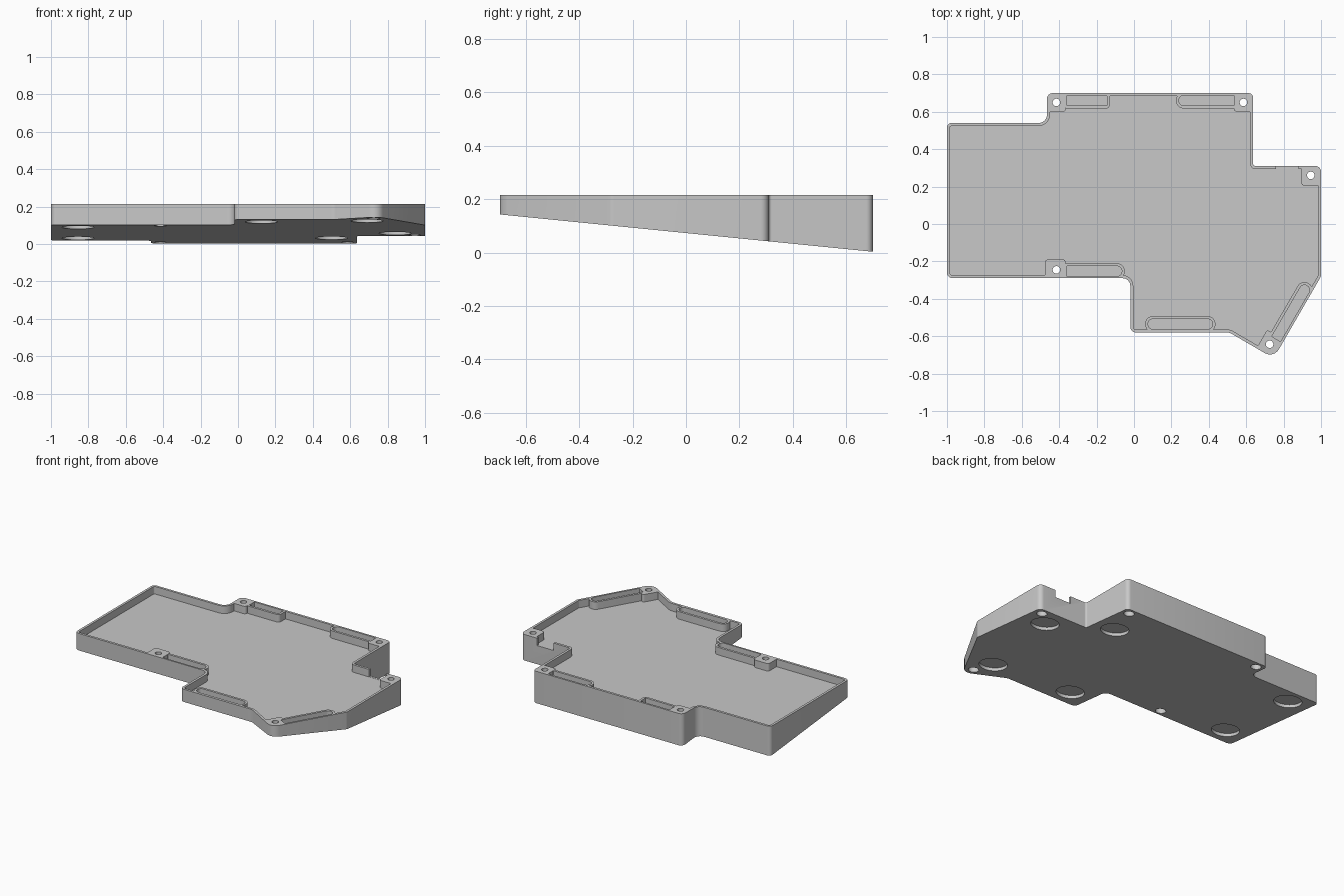
import bpy, bmesh, math
from mathutils import Vector

if "Cube" in bpy.data.objects:
    bpy.data.objects.remove(bpy.data.objects["Cube"])

TOP, FLOOR, WALL = 0.215, 0.165, 0.016
SLOPE = -0.1


def underside(y):
    return 0.073 + SLOPE * y


def fillet(corners, steps=6):
    """Round each (x, y, radius) corner of a polygon."""
    out = []
    for i, (x, y, r) in enumerate(corners):
        p = Vector((x, y))
        a = (Vector(corners[i - 1][:2]) - p).normalized()
        b = (Vector(corners[(i + 1) % len(corners)][:2]) - p).normalized()
        half = a.angle(b) / 2
        centre = p + (a + b).normalized() * r / math.sin(half)
        start = p + a * r / math.tan(half) - centre
        end = p + b * r / math.tan(half) - centre
        turn = math.atan2(start.x * end.y - start.y * end.x, start.dot(end))
        for k in range(steps + 1):
            t = turn * k / steps
            c, s = math.cos(t), math.sin(t)
            out.append(centre + Vector((start.x * c - start.y * s, start.x * s + start.y * c)))
    return out


def inset(corners, d):
    """Offset a clockwise polygon inwards, keeping its fillets concentric."""
    out = []
    for i, (x, y, r) in enumerate(corners):
        p = Vector((x, y))
        u = (p - Vector(corners[i - 1][:2])).normalized()
        v = (Vector(corners[(i + 1) % len(corners)][:2]) - p).normalized()
        n, m = Vector((u.y, -u.x)), Vector((v.y, -v.x))
        q = p + (n + m) * d / (1 + n.dot(m))
        convex = u.x * v.y - u.y * v.x < 0
        out.append((q.x, q.y, max(0.008, r - d if convex else r + d)))
    return out


def prism(name, points, low, high):
    """Extrude a flat outline; low may be a height or a function of y."""
    bm = bmesh.new()
    bottom = [bm.verts.new((p.x, p.y, low(p.y) if callable(low) else low)) for p in points]
    top = [bm.verts.new((p.x, p.y, high)) for p in points]
    bm.faces.new(bottom)
    bm.faces.new(top)
    for i in range(len(points)):
        bm.faces.new((bottom[i - 1], bottom[i], top[i], top[i - 1]))
    bmesh.ops.recalc_face_normals(bm, faces=bm.faces)
    mesh = bpy.data.meshes.new(name)
    bm.to_mesh(mesh)
    bm.free()
    obj = bpy.data.objects.new(name, mesh)
    bpy.context.collection.objects.link(obj)
    return obj


def bar(start, end, width, r0, r1, grow=0.0):
    """Outline of a straight bar with its own corner radius at each end."""
    a, b = Vector(start), Vector(end)
    d = (b - a).normalized()
    a, b = a - d * grow, b + d * grow
    n = Vector((-d.y, d.x)) * (width / 2 + grow)
    return fillet([(*(a + n), r0 + grow), (*(b + n), r1 + grow),
                   (*(b - n), r1 + grow), (*(a - n), r0 + grow)])


def cylinder(name, x, y, z, radius, depth, tilt=0.0):
    bm = bmesh.new()
    bmesh.ops.create_cone(bm, cap_ends=True, segments=40, radius1=radius,
                          radius2=radius, depth=depth)
    mesh = bpy.data.meshes.new(name)
    bm.to_mesh(mesh)
    bm.free()
    obj = bpy.data.objects.new(name, mesh)
    obj.location = (x, y, z)
    obj.rotation_euler.x = tilt
    bpy.context.collection.objects.link(obj)
    return obj


def subtract(target, cutter):
    cutter.hide_render = True
    mod = target.modifiers.new("cut", 'BOOLEAN')
    mod.operation, mod.solver, mod.object = 'DIFFERENCE', 'EXACT', cutter
    bpy.context.view_layer.objects.active = target
    bpy.ops.object.modifier_apply(modifier=mod.name)
    bpy.data.objects.remove(cutter)


# Case outline, clockwise from the back right corner
outline = [
    (-1, 0.54, 0.025), (-0.465, 0.54, 0.045), (-0.465, 0.70, 0.03),
    (0.637, 0.70, 0.025), (0.637, 0.31, 0.012), (1, 0.31, 0.03),
    (1, -0.28, 0.03), (0.747, -0.718, 0.055), (0.51, -0.58, 0.05),
    (-0.02, -0.58, 0.03), (-0.02, -0.29, 0.04), (-1, -0.29, 0.03),
]
case = prism("tray_case", fillet(outline), underside, TOP)
cavity = prism("cavity_cutter", fillet(inset(outline, WALL)), FLOOR, TOP + 0.1)

# Screw bosses: hole centre and block centre
screws = [(-0.415, 0.65), (0.585, 0.65), (0.945, 0.26), (-0.415, -0.245)]
tip_screw = (0.725, -0.643)
for x, y in screws:
    ox = 0.005 if x > 0 else -0.005
    oy = 0.005 if y > 0.5 else 0
    block = bar((x + ox - 0.055, y + oy), (x + ox + 0.055, y + oy), 0.11, 0.015, 0.015)
    subtract(cavity, prism("boss", block, 0, 1))
subtract(cavity, prism("boss", bar((0.695, -0.695), (0.755, -0.591), 0.10, 0.01, 0.01), 0, 1))

# Slotted ledges: start, end, corner radius at each end
SLOT, ROUND, SQUARE = 0.054, 0.026, 0.004
slots = [
    ((-0.36, 0.66), (-0.145, 0.66), SQUARE, SQUARE),
    ((0.24, 0.66), (0.535, 0.66), ROUND, SQUARE),
    ((-0.36, -0.252), (-0.065, -0.252), SQUARE, ROUND),
    ((0.075, -0.535), (0.42, -0.535), ROUND, ROUND),
    ((0.76, -0.615), (0.925, -0.33), SQUARE, ROUND),
]
for a, b, r0, r1 in slots:
    subtract(cavity, prism("ledge", bar(a, b, SLOT, r0, r1, 0.0155), 0, 1))
subtract(case, cavity)
for a, b, r0, r1 in slots:
    subtract(case, prism("slot_cutter", bar(a, b, SLOT, r0, r1), FLOOR + 0.003, 1))

# Cable port through the back wall
port = bar((0.76, 0.31), (0.88, 0.31), 0.05, 0.003, 0.003)
subtract(case, prism("port_cutter", port, FLOOR + 0.001, 1))

# Screw holes with wider seats underneath
for x, y in screws + [tip_screw]:
    subtract(case, cylinder("hole_cutter", x, y, 0.1, 0.02, 0.6))
    subtract(case, cylinder("seat_cutter", x, y, underside(y), 0.032, 0.08))

# Round foot recesses, square to the sloping underside
for x, y in [(-0.855, -0.16), (-0.855, 0.425), (0.125, -0.45),
             (0.5, 0.415), (0.69, -0.5), (0.84, 0.165)]:
    subtract(case, cylinder("foot_cutter", x, y, underside(y), 0.086, 0.04, math.atan(SLOPE)))

# Material and shading
grey = bpy.data.materials.new("light grey plastic")
grey.use_nodes = True
colour = (0.58, 0.58, 0.58, 1)
grey.diffuse_color = colour
grey.node_tree.nodes["Principled BSDF"].inputs["Base Color"].default_value = colour
case.data.materials.clear()
case.data.materials.append(grey)
for face in case.data.polygons:
    face.material_index = 0
bpy.ops.object.select_all(action='DESELECT')
case.select_set(True)
bpy.context.view_layer.objects.active = case
bpy.ops.object.shade_smooth_by_angle(angle=math.radians(25))
